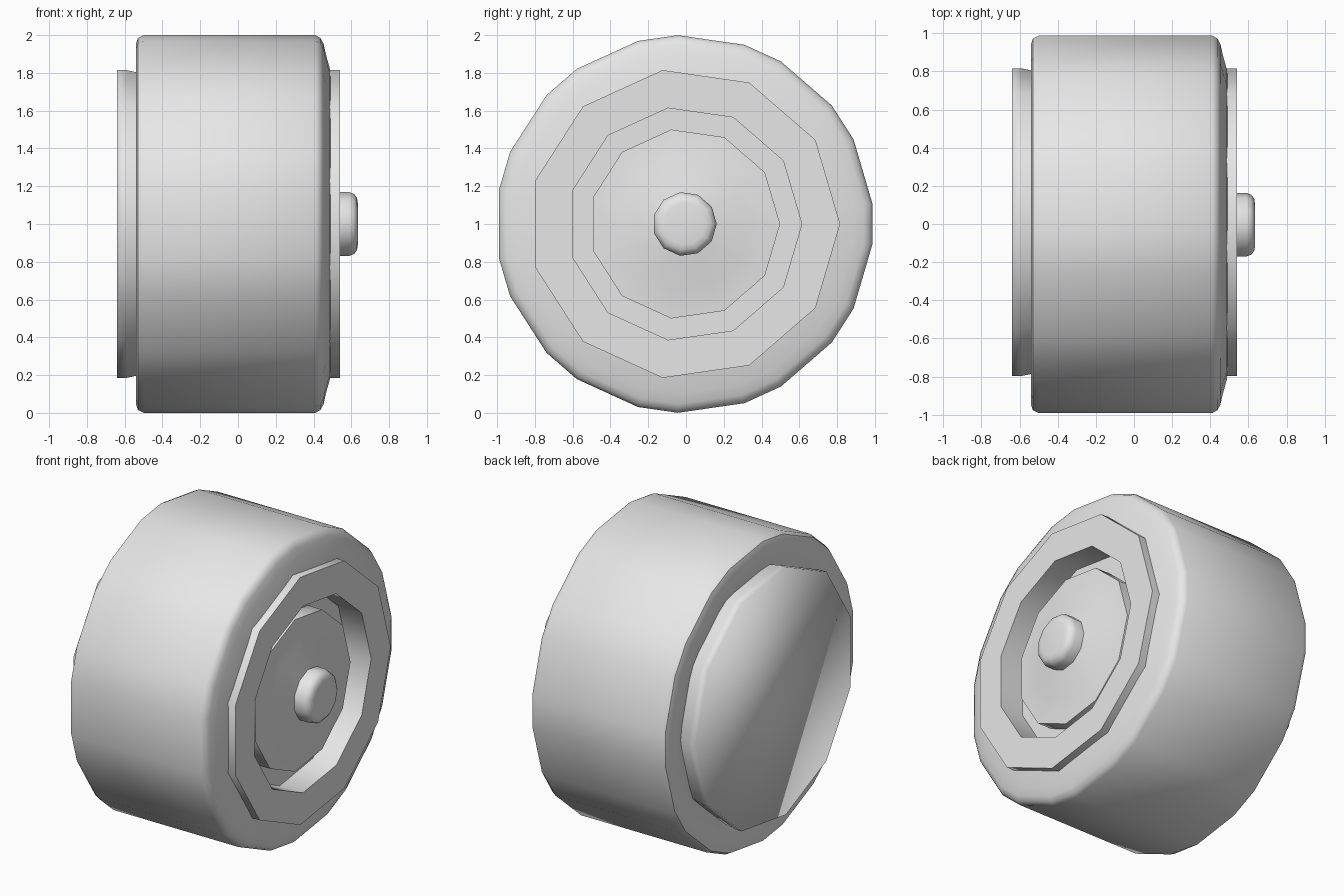
import bpy, bmesh, math

old = bpy.data.objects.get("Cube")
if old:
    bpy.data.objects.remove(old, do_unlink=True)

grey = bpy.data.materials.new("light_grey")
grey.use_nodes = True
grey.diffuse_color = (0.8, 0.8, 0.8, 1)
grey.node_tree.nodes["Principled BSDF"].inputs["Base Color"].default_value = grey.diffuse_color

SIDES = 11
CENTRE_Y = -0.007
STEP = 2 * math.pi / SIDES
plain = [i * STEP for i in range(SIDES)]
# each corner of the tyre is chamfered into two points
CHAMFER = math.radians(6.1)
chamfered = [a + s * CHAMFER for a in plain for s in (-1, 1)]


def revolve(name, profile, angles, closed=False, crease=35):
    """Sweep (x, radius) points round the axle; close into a loop or cap the ends."""
    bm = bmesh.new()
    rings = [[bm.verts.new((x, CENTRE_Y + r * math.cos(a), 1 + r * math.sin(a)))
              for a in angles] for x, r in profile]
    pairs = list(zip(rings, rings[1:]))
    if closed:
        pairs.append((rings[-1], rings[0]))
    else:
        bm.faces.new(rings[0])
        bm.faces.new(rings[-1])
    n = len(angles)
    for a, b in pairs:
        for i in range(n):
            j = (i + 1) % n
            bm.faces.new((a[i], a[j], b[j], b[i]))
    bmesh.ops.recalc_face_normals(bm, faces=bm.faces)
    mesh = bpy.data.meshes.new(name)
    bm.to_mesh(mesh)
    bm.free()
    mesh.materials.append(grey)
    obj = bpy.data.objects.new(name, mesh)
    bpy.context.collection.objects.link(obj)
    bpy.ops.object.select_all(action='DESELECT')
    obj.select_set(True)
    bpy.context.view_layer.objects.active = obj
    bpy.ops.object.shade_smooth_by_angle(angle=math.radians(crease))
    return obj


# tyre with rounded shoulders and a sloping outer sidewall
revolve("tyre", [(-0.5, 0.74), (-0.525, 0.82), (-0.54, 0.87), (-0.54, 0.955), (-0.53, 0.985),
                 (-0.5, 1), (0.41, 1), (0.437, 0.985), (0.453, 0.955),
                 (0.465, 0.9), (0.487, 0.82), (0.495, 0.74)], chamfered, closed=True)

# outer rim with a recess in its face
revolve("rim", [(0.2, 0.823), (0.54, 0.823), (0.54, 0.62), (0.37, 0.62)], plain)

# raised disc inside the recess, rising towards the hub
revolve("hub_disc", [(0.36, 0.505), (0.47, 0.505), (0.48, 0.35), (0.53, 0.17)], plain)

# rounded axle cap
revolve("axle_cap", [(0.5, 0.17), (0.59, 0.17), (0.615, 0.16), (0.63, 0.14),
                     (0.635, 0.11)], plain, crease=60)

# inner side cover
revolve("back_cover", [(-0.64, 0.823), (-0.59, 0.823), (-0.53, 0.81), (-0.2, 0.81)],
        plain, crease=120)
